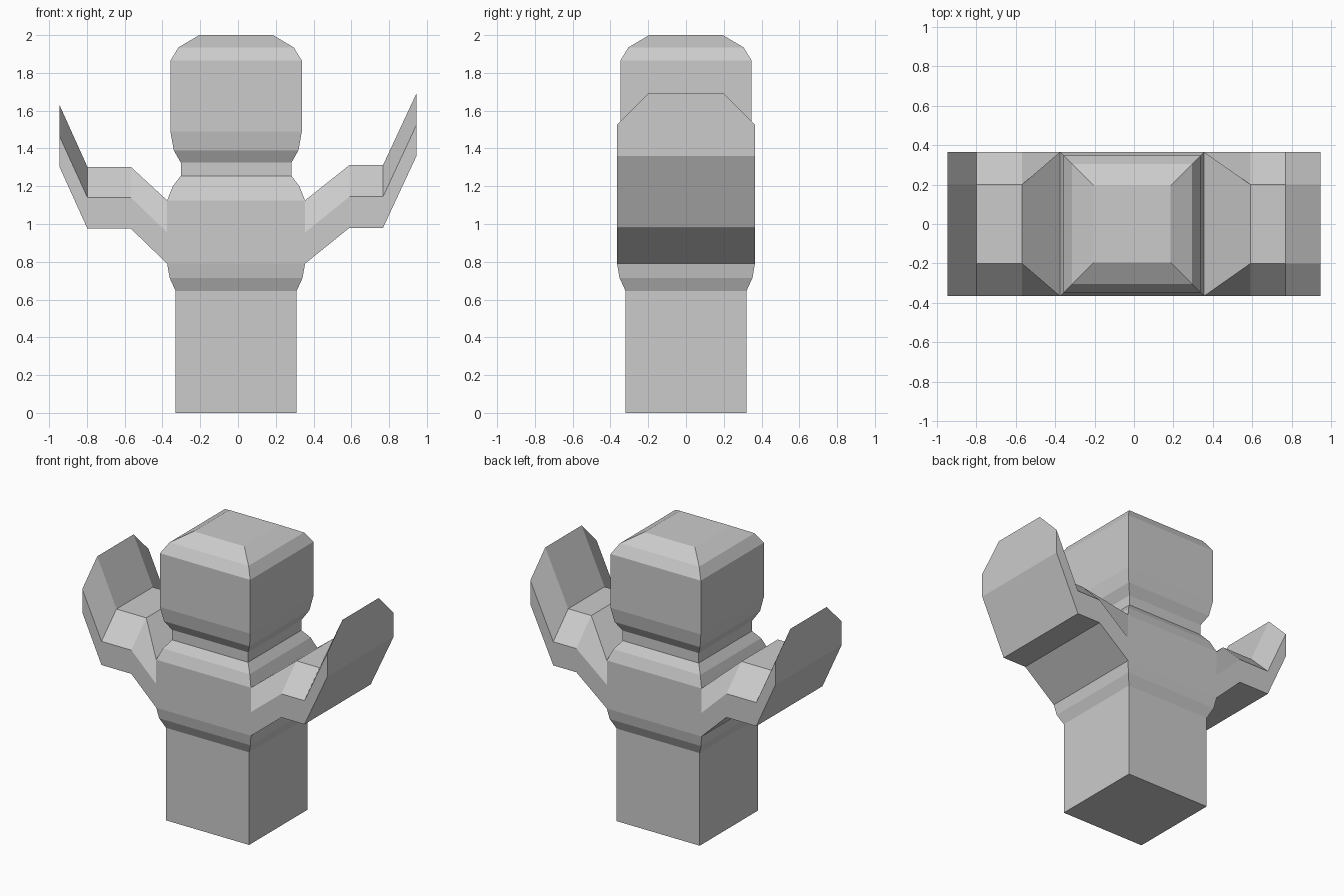
import bpy, bmesh

default = bpy.data.objects.get("Cube")
if default:
    bpy.data.objects.remove(default)

# Single plain grey
grey = bpy.data.materials.new("light_grey")
grey.use_nodes = True
colour = (0.6, 0.6, 0.6, 1)
grey.diffuse_color = colour
grey.node_tree.nodes["Principled BSDF"].inputs["Base Color"].default_value = colour

bm = bmesh.new()
CX = -0.01                      # the trunk sits slightly off centre
HALF, TOP_HALF = 0.365, 0.2     # arm half depth and its chamfered top


def loft(rings, cap_start, cap_end, skip=lambda ring, side: False):
    """Join equal-length rings of points with quads."""
    loops = [[bm.verts.new(p) for p in ring] for ring in rings]
    for r, (a, b) in enumerate(zip(loops, loops[1:])):
        for i in range(len(a)):
            j = (i + 1) % len(a)
            if not skip(r, i):
                bm.faces.new((a[i], a[j], b[j], b[i]))
    if cap_start:
        bm.faces.new(loops[0][::-1])
    if cap_end:
        bm.faces.new(loops[-1])


# Trunk, neck and head: square sections as (height, half width)
profile = [(0, .32), (.645, .32), (.715, .352), (.79, HALF), (.955, HALF),
           (1.125, HALF), (1.2, .335), (1.255, .293), (1.325, .293),
           (1.39, .33), (1.49, .348), (1.865, .348), (1.935, .305), (2, .195)]
square = [(-1, -1), (1, -1), (1, 1), (-1, 1)]
# The chest stays open at both sides, where the arms grow out
loft([[(CX + sx * h, sy * h, z) for sx, sy in square] for z, h in profile],
     True, True, lambda ring, side: ring in (3, 4) and side in (1, 3))


def arm(stations):
    """Stations: x, underside, shoulder edge, top, half depth of the top."""
    loft([[(x, -HALF, low), (x, HALF, low), (x, HALF, mid),
           (x, t, top), (x, -t, top), (x, -HALF, mid)]
          for x, low, mid, top, t in stations], False, True)


# Raised arms: root, elbow, wrist, tip
arm([(CX + HALF, .79, .955, 1.125, HALF), (.59, .98, 1.145, 1.312, TOP_HALF),
     (.768, .98, 1.145, 1.312, TOP_HALF), (.945, 1.36, 1.525, 1.692, TOP_HALF)])
arm([(CX - HALF, .79, .955, 1.125, HALF), (-.567, .975, 1.14, 1.302, TOP_HALF),
     (-.797, .975, 1.14, 1.302, TOP_HALF), (-.945, 1.302, 1.465, 1.63, TOP_HALF)])

# Weld the arms to the chest
bmesh.ops.remove_doubles(bm, verts=bm.verts, dist=0.001)
bmesh.ops.recalc_face_normals(bm, faces=bm.faces)

mesh = bpy.data.meshes.new("figure_body")
bm.to_mesh(mesh)
bm.free()
mesh.materials.append(grey)
figure = bpy.data.objects.new("figure_body", mesh)
bpy.context.collection.objects.link(figure)
